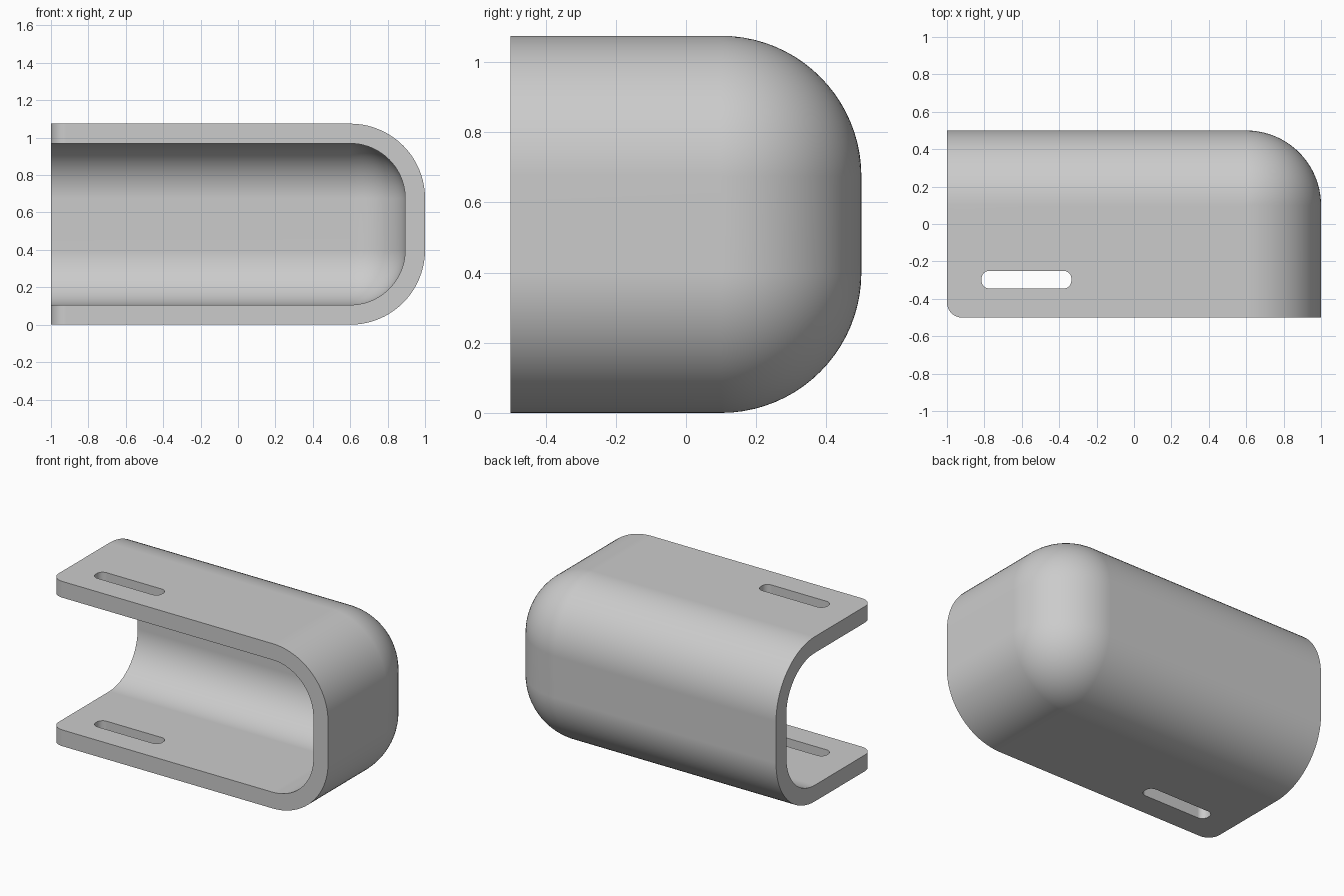
import bpy, bmesh
from math import sin, cos, pi

cube = bpy.data.objects.get("Cube")
if cube:
    bpy.data.objects.remove(cube, do_unlink=True)

HEIGHT, ROUND, WALL = 1.075, 0.4, 0.106
LEFT, FRONT = -1.0, -0.5
CX, CY = 1.0 - ROUND, 0.5 - ROUND      # centre of the rounded corner
STEPS = 20

grey = bpy.data.materials.new("plain grey")
grey.use_nodes = True
grey.diffuse_color = (0.6, 0.6, 0.6, 1)
grey.node_tree.nodes["Principled BSDF"].inputs["Base Color"].default_value = (0.6, 0.6, 0.6, 1)


def arc(cx, cy, r, start, end, steps):
    """Points along a circular arc, angles in quarter turns."""
    angles = [(start + (end - start) * i / steps) * pi / 2 for i in range(steps + 1)]
    return [(cx + r * cos(a), cy + r * sin(a)) for a in angles]


def skin(radius):
    """Rings from the bottom plate, round the walls, to the top plate."""
    profile = (arc(0, ROUND, radius, -1, 0, STEPS)
               + arc(0, HEIGHT - ROUND, radius, 0, 1, STEPS))
    points = []
    for reach, z in profile:
        plan = [(LEFT, CY + reach)] + arc(CX, CY, reach, 1, 0, STEPS) + [(CX + reach, FRONT)]
        points += [(x, y, z) for x, y in plan]
    # rounded free corner of each plate
    for z in (profile[0][1], profile[-1][1]):
        points += [(x, y, z) for x, y in arc(LEFT + 0.08, FRONT + 0.08, 0.08, -1, -2, 8)]
    return points


def finish(bm, name):
    mesh = bpy.data.meshes.new(name)
    bm.to_mesh(mesh)
    bm.free()
    obj = bpy.data.objects.new(name, mesh)
    bpy.context.collection.objects.link(obj)
    return obj


# Curved cover: outer and inner skins joined along the open rim
cols, rows = STEPS + 3, 2 * (STEPS + 1)
grid = cols * rows
bottom_corner = list(range(grid, grid + 9))
top_corner = list(range(grid + 9, grid + 18))
last_row = (rows - 1) * cols

faces = [(r * cols + c, r * cols + c + 1, (r + 1) * cols + c + 1, (r + 1) * cols + c)
         for r in range(rows - 1) for c in range(cols - 1)]
faces.append([0, 1, cols - 1] + bottom_corner)
faces.append([last_row, last_row + 1, last_row + cols - 1] + top_corner)
rim = ([r * cols for r in range(rows)] + top_corner[::-1]
       + [r * cols + cols - 1 for r in reversed(range(rows))] + bottom_corner)

bm = bmesh.new()
outer = [bm.verts.new(p) for p in skin(ROUND)]
inner = [bm.verts.new(p) for p in skin(ROUND - WALL)]
for face in faces:
    bm.faces.new([outer[i] for i in face])
    bm.faces.new([inner[i] for i in reversed(face)])
for a, b in zip(rim, rim[1:] + rim[:1]):
    bm.faces.new((outer[a], outer[b], inner[b], inner[a]))
bmesh.ops.remove_doubles(bm, verts=bm.verts, dist=0.0001)
bmesh.ops.recalc_face_normals(bm, faces=bm.faces)
cover = finish(bm, "curved_cover")
cover.data.materials.append(grey)

# Slot cutter through both plates
x0, x1, y0, y1, r = -0.815, -0.335, -0.345, -0.25, 0.042
outline = (arc(x1 - r, y1 - r, r, 0, 1, 8) + arc(x0 + r, y1 - r, r, 1, 2, 8)
           + arc(x0 + r, y0 + r, r, 2, 3, 8) + arc(x1 - r, y0 + r, r, 3, 4, 8))
bm = bmesh.new()
base = bm.faces.new([bm.verts.new((x, y, -0.2)) for x, y in outline])
lifted = bmesh.ops.extrude_face_region(bm, geom=[base])["geom"]
bmesh.ops.translate(bm, vec=(0, 0, HEIGHT + 0.4),
                    verts=[v for v in lifted if isinstance(v, bmesh.types.BMVert)])
bmesh.ops.recalc_face_normals(bm, faces=bm.faces)
cutter = finish(bm, "slot_cutter")
cutter.data.materials.append(grey)

bpy.ops.object.select_all(action="DESELECT")
bpy.context.view_layer.objects.active = cover
cover.select_set(True)
cut = cover.modifiers.new("slots", "BOOLEAN")
cut.operation = "DIFFERENCE"
cut.solver = "EXACT"
cut.object = cutter
bpy.ops.object.modifier_apply(modifier=cut.name)
bpy.data.objects.remove(cutter, do_unlink=True)

# Soft shading with crisp rims
bpy.ops.object.shade_smooth_by_angle(angle=pi / 6)
weighted = cover.modifiers.new("even shading", "WEIGHTED_NORMAL")
weighted.keep_sharp = True
